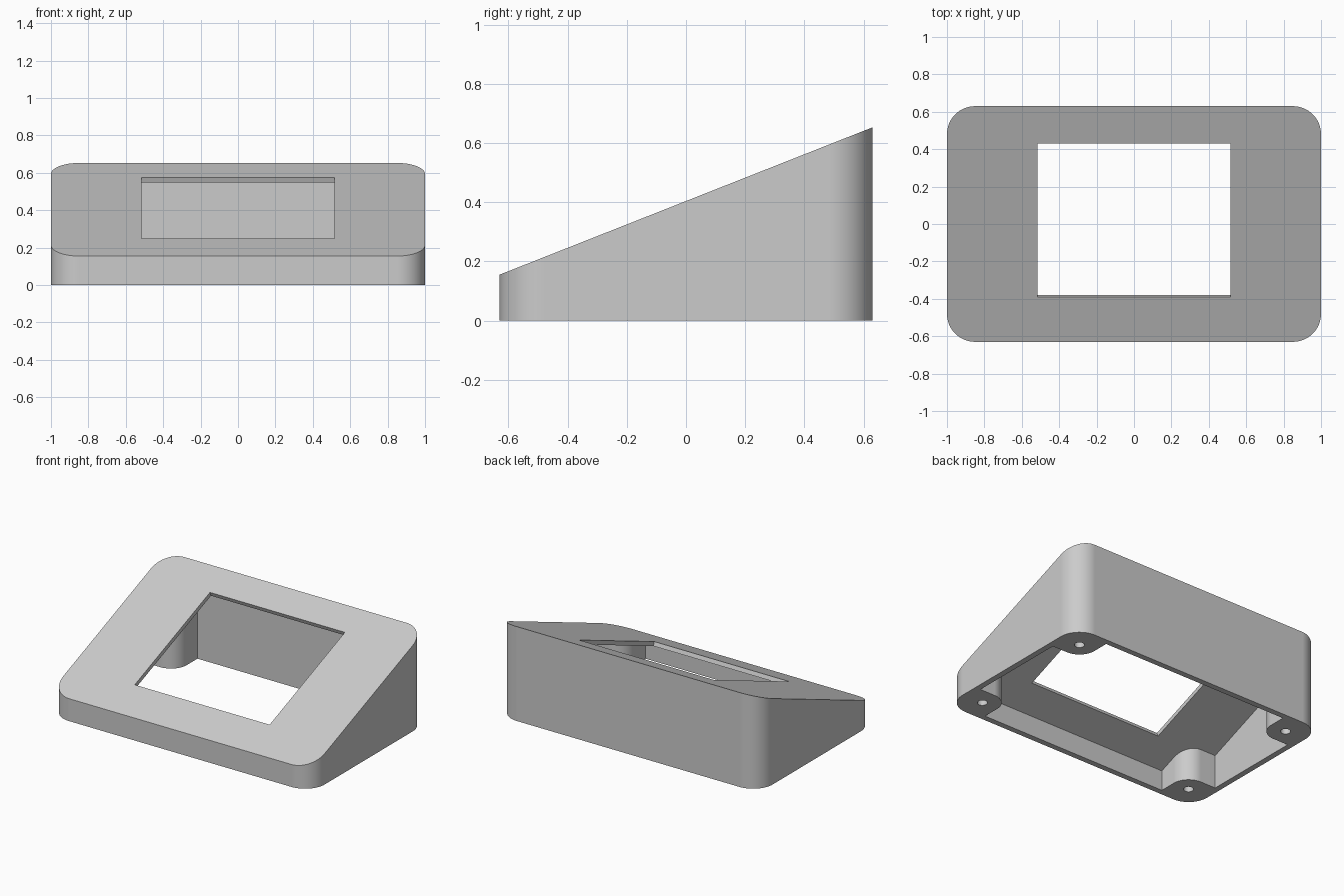
import bpy, bmesh, math
from mathutils import Vector

HX, HY = 1.0, 0.63            # outer half sizes
R = 0.15                      # outer corner radius
POST = 0.12                   # post radius
CX, CY = HX - 0.157, HY - 0.157   # post centres
WALL, PLATE = 0.04, 0.031     # side wall, vertical thickness of sloped plate
MID, SLOPE = 0.404, 0.395     # height at y = 0 and rise per unit y
SEG = 16
TILT = math.atan(SLOPE)

if "Cube" in bpy.data.objects:
    bpy.data.objects.remove(bpy.data.objects["Cube"], do_unlink=True)

grey = bpy.data.materials.new("plain grey")
grey.use_nodes = True
grey.diffuse_color = (0.6, 0.6, 0.6, 1)
grey.node_tree.nodes["Principled BSDF"].inputs["Base Color"].default_value = (0.6, 0.6, 0.6, 1)


def arc(cx, cy, r, a0, a1):
    return [(cx + r * math.cos(math.radians(a0 + (a1 - a0) * i / SEG)),
             cy + r * math.sin(math.radians(a0 + (a1 - a0) * i / SEG)))
            for i in range(SEG + 1)]


def mirror_quadrant(q):
    """Repeat a first-quadrant path around all four corners."""
    path = []
    for sx, sy in ((1, 1), (-1, 1), (-1, -1), (1, -1)):
        part = [(x * sx, y * sy) for x, y in q]
        path += part if sx * sy > 0 else part[::-1]
    return path


def prism(name, path, bottom, top):
    """Extrude a plan outline from a level to a height rule."""
    bm = bmesh.new()
    low = [bm.verts.new((x, y, bottom)) for x, y in path]
    high = [bm.verts.new((x, y, top(y))) for x, y in path]
    bm.faces.new(low[::-1])
    bm.faces.new(high)
    n = len(path)
    for i in range(n):
        j = (i + 1) % n
        bm.faces.new((low[i], low[j], high[j], high[i]))
    mesh = bpy.data.meshes.new(name)
    bm.to_mesh(mesh)
    bm.free()
    mesh.materials.append(grey)
    obj = bpy.data.objects.new(name, mesh)
    bpy.context.collection.objects.link(obj)
    return obj


def cut(target, cutter):
    mod = target.modifiers.new("cut", 'BOOLEAN')
    mod.operation, mod.solver, mod.object = 'DIFFERENCE', 'EXACT', cutter
    bpy.ops.object.select_all(action='DESELECT')
    target.select_set(True)
    bpy.context.view_layer.objects.active = target
    bpy.ops.object.modifier_apply(modifier=mod.name)
    bpy.data.objects.remove(cutter, do_unlink=True)


# Sloped housing with rounded corners
housing = prism("sloped_housing", mirror_quadrant(arc(HX - R, HY - R, R, 0, 90)),
                0, lambda y: MID + SLOPE * y)

# Hollow inside, leaving a rounded post in every corner
notch = ([(HX - WALL, CY - POST)] + arc(CX, CY, POST, 270, 180)
         + [(CX - POST, HY - WALL)])
cut(housing, prism("cavity_cutter", mirror_quadrant(notch), -0.1,
                   lambda y: MID - PLATE + SLOPE * y))

# Screen window, cut square to the sloped plate
half_w, half_l = 0.516, 0.411 / math.cos(TILT)
window = prism("window_cutter", [(half_w, half_l), (-half_w, half_l),
                                 (-half_w, -half_l), (half_w, -half_l)],
               -0.06, lambda y: 0.06)
window.rotation_euler = (TILT, 0, 0)
window.location = Vector((0, 0.02, MID + SLOPE * 0.02))
bpy.context.view_layer.update()
cut(housing, window)

# Blind screw holes under the posts
for sx in (1, -1):
    for sy in (1, -1):
        ring = [(sx * CX + 0.032 * math.cos(math.tau * i / 24),
                 sy * CY + 0.032 * math.sin(math.tau * i / 24)) for i in range(24)]
        cut(housing, prism("screw_hole_cutter", ring, -0.1, lambda y: 0.13))

# Smooth corners with crisp edges
housing.select_set(True)
bpy.context.view_layer.objects.active = housing
bpy.ops.object.shade_smooth_by_angle(angle=math.radians(30))
weighted = housing.modifiers.new("flat_walls", 'WEIGHTED_NORMAL')
weighted.keep_sharp = True
